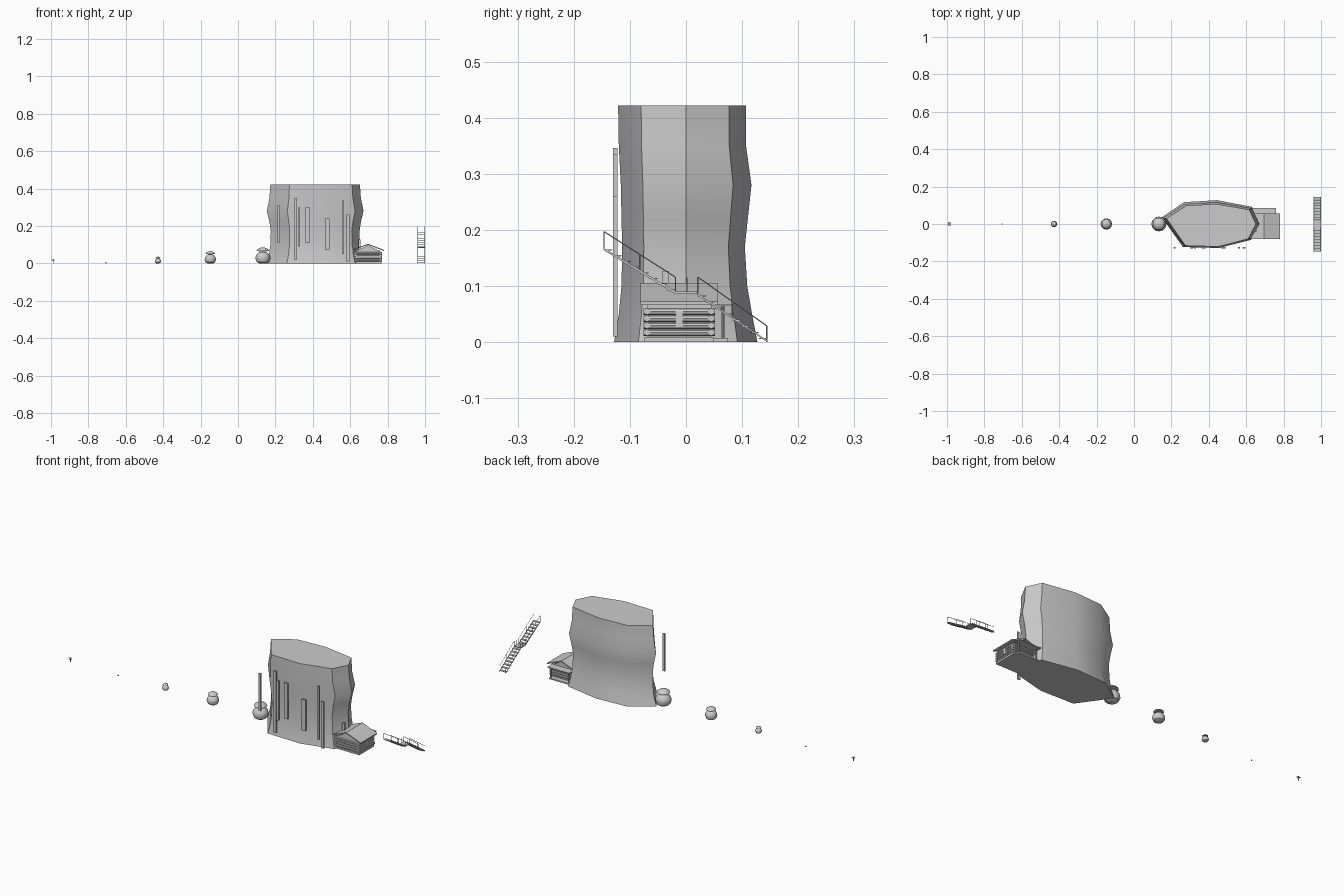
import bpy, bmesh, math
from mathutils import Vector

if "Cube" in bpy.data.objects:
    bpy.data.objects.remove(bpy.data.objects["Cube"])


def make(name, bm, smooth=False):
    bmesh.ops.recalc_face_normals(bm, faces=bm.faces)
    me = bpy.data.meshes.new(name)
    bm.to_mesh(me)
    bm.free()
    ob = bpy.data.objects.new(name, me)
    bpy.context.collection.objects.link(ob)
    if smooth:
        bpy.ops.object.select_all(action='DESELECT')
        ob.select_set(True)
        bpy.context.view_layer.objects.active = ob
        bpy.ops.object.shade_smooth_by_angle(angle=math.radians(35))
    return ob


def add_box(bm, lo, hi):
    vs = bmesh.ops.create_cube(bm, size=1)["verts"]
    for v in vs:
        v.co = Vector([(a + b) / 2 + c * (b - a) for a, b, c in zip(lo, hi, v.co)])


def add_rod(bm, a, b, r, sides=8):
    a, b = Vector(a), Vector(b)
    d = b - a
    m = d.to_track_quat('Z', 'Y').to_matrix().to_4x4()
    m.translation = (a + b) / 2
    bmesh.ops.create_cone(bm, cap_ends=True, segments=sides, radius1=r, radius2=r,
                          depth=d.length, matrix=m)


def add_loft(bm, rings):
    loops = [[bm.verts.new(p) for p in r] for r in rings]
    n = len(loops[0])
    for a, b in zip(loops, loops[1:]):
        for i in range(n):
            bm.faces.new((a[i], a[(i + 1) % n], b[(i + 1) % n], b[i]))
    bm.faces.new(loops[0])
    bm.faces.new(loops[-1])


# cliff: one outline lofted through wavy levels (z, x scale, back scale, front scale)
outline = [(.173, .03), (.28, .098), (.44, .107), (.615, .077), (.652, 0),
           (.61, -.08), (.45, -.121), (.275, -.116)]
levels = [(0, 1.1, 1.19, 1.06), (.05, 1.03, 1.1, .99), (.1, 1.0, 1.02, .95),
          (.17, .99, .98, .94), (.22, 1.02, 1.03, .95), (.28, 1.08, 1.09, .96),
          (.35, 1.02, 1.0, .99), (.422, 1, 1, 1)]
cx = .412
bm = bmesh.new()
add_loft(bm, [[(cx + (x - cx) * (sx if x < .6 else min(sx, 1.08)), y * (sb if y > 0 else sf), z)
               for x, y in outline] for z, sx, sb, sf in levels])
make("cliff", bm, True)

# thin vertical streaks hanging before the cliff face
for i, (x, w, z0, z1) in enumerate([(.217, .012, .11, .31), (.307, .017, .02, .346),
                                    (.325, .011, .09, .30), (.372, .02, .11, .30),
                                    (.476, .024, .075, .24), (.562, .012, .05, .335),
                                    (.587, .016, .01, .26)]):
    bm = bmesh.new()
    add_box(bm, (x - w / 2, -.13, z0), (x + w / 2, -.122, z1))
    make(f"cliff_streak_{i + 1}", bm)

# cabin: floor, inner walls and stacked logs
X0, X1, Y0, Y1 = .627, .762, -.069, .045
bm = bmesh.new()
add_box(bm, (X0 - .005, Y0 - .005, 0), (X1 + .005, Y1 + .005, .009))
make("cabin_floor", bm)
bm = bmesh.new()
add_box(bm, (X0, Y0, .009), (X1, Y1, .066))
make("cabin_walls", bm)
bm = bmesh.new()
for k in range(4):
    z = .017 + k * .0125
    for y in (Y0, Y1):
        add_rod(bm, (X0 - .007, y, z), (X1 + .007, y, z), .0058)
    for x in (X0, X1):
        add_rod(bm, (x, Y0 - .007, z), (x, Y1 + .007, z), .0058)
make("cabin_logs", bm, True)

# gabled roof with ridge along y, and gable infill
xm, zr = .695, .105
bm = bmesh.new()
prof = [(.61, .066), (xm, zr - .006), (.78, .066), (.78, .072), (xm, zr), (.61, .072)]
add_loft(bm, [[(x, y, z) for x, z in prof] for y in (-.081, .057)])
make("cabin_roof", bm)
bm = bmesh.new()
add_loft(bm, [[(X0, y, .064), (X1, y, .064), (xm, y, .097)] for y in (Y0, Y1)])
make("cabin_gables", bm)

# chimney, side windows
bm = bmesh.new()
add_box(bm, (.644, -.042, .07), (.656, -.03, .127))
make("chimney", bm)
bm = bmesh.new()
for s in (X0 - .007, X1 + .005):
    add_box(bm, (s, -.019, .025), (s + .002, -.005, .055))
make("cabin_windows", bm)

# porch at the back with posts and roof
bm = bmesh.new()
add_box(bm, (.635, .05, 0), (.755, .075, .007))
make("porch_floor", bm)
bm = bmesh.new()
for x in (.642, .748):
    add_rod(bm, (x, .066, 0), (x, .066, .066), .003)
make("porch_posts", bm, True)
bm = bmesh.new()
add_box(bm, (.63, .045, .064), (.758, .085, .068))
make("porch_roof", bm)

# stairs: two flights with a landing
SX0, SX1 = .961, 1.0
flights = [((.145, 0), (.02, .087)), ((-.018, .087), (-.147, .168))]
treads, stringers, rails = bmesh.new(), bmesh.new(), bmesh.new()
for (ya, za), (yb, zb) in flights:
    for k in range(8):
        t = (k + .5) / 8
        y, z = ya + (yb - ya) * t, za + (zb - za) * t
        add_box(treads, (SX0, y - .0075, z), (SX1, y + .0075, z + .002))
    for x in (SX0 + .001, SX1 - .001):
        add_loft(stringers, [[(px, ya, max(za - .002, 0)), (px, yb, zb - .004),
                              (px, yb, zb), (px, ya, za + .003)] for px in (x - .001, x + .001)])
        for t in (0, .5, 1):
            y, z = ya + (yb - ya) * t, za + (zb - za) * t
            e = .001 if t == 0 else -.001 if t == 1 else 0
            add_rod(rails, (x, y - e, z), (x, y - e, z + .029), .001, 4)
        add_rod(rails, (x, ya - .001, za + .029), (x, yb + .001, zb + .029), .001, 4)
for x in (SX0 + .001, SX1 - .001):
    add_rod(rails, (x, .002, .088), (x, .002, .115), .001, 4)
make("stair_treads", treads)
make("stair_stringers", stringers)
make("stair_rails", rails)
bm = bmesh.new()
add_box(bm, (SX0, -.018, .086), (SX1, .02, .09))
make("stair_landing", bm)


# round stones in a row, each with a raised cap: profiles turned about z
def lathe(name, x, prof, sides=12):
    bm = bmesh.new()
    add_loft(bm, [[(x + r * math.cos(math.tau * i / sides), r * math.sin(math.tau * i / sides), z)
                   for i in range(sides)] for r, z in prof])
    return make(name, bm, True)


body = [(.02, 0), (.033, .008), (.04, .026), (.037, .042), (.026, .056), (.016, .062)]
cap = [(.016, .064), (.033, .067), (.03, .074), (.018, .082), (.004, .086)]
for label, x, s in (("large", .133, 1), ("medium", -.148, .76), ("small", -.428, .42)):
    lathe(f"{label}_stone", x, [(r * s, z * s) for r, z in body])
    lathe(f"{label}_stone_cap", x, [(r * s, z * s) for r, z in cap])

# tiny pebble
lathe("pebble", -.706, [(.002, 0), (.004, .003), (.002, .007)], 6)

# small plant at the far end: stem and crossing leaves
bm = bmesh.new()
add_rod(bm, (-.988, 0, 0), (-.988, 0, .022), .0015, 6)
make("plant_stem", bm)
bm = bmesh.new()
for k in range(6):
    a = math.tau * k / 6
    c, s = math.cos(a), math.sin(a)
    z = .012 + .004 * (k % 2)
    pts = [(0, 0, z), (.006, .004, z + .005), (.012, 0, z + .003), (.006, -.004, z + .005)]
    bm.faces.new([bm.verts.new((-.988 + u * c - v * s, u * s + v * c, h)) for u, v, h in pts])
make("plant_leaves", bm)
